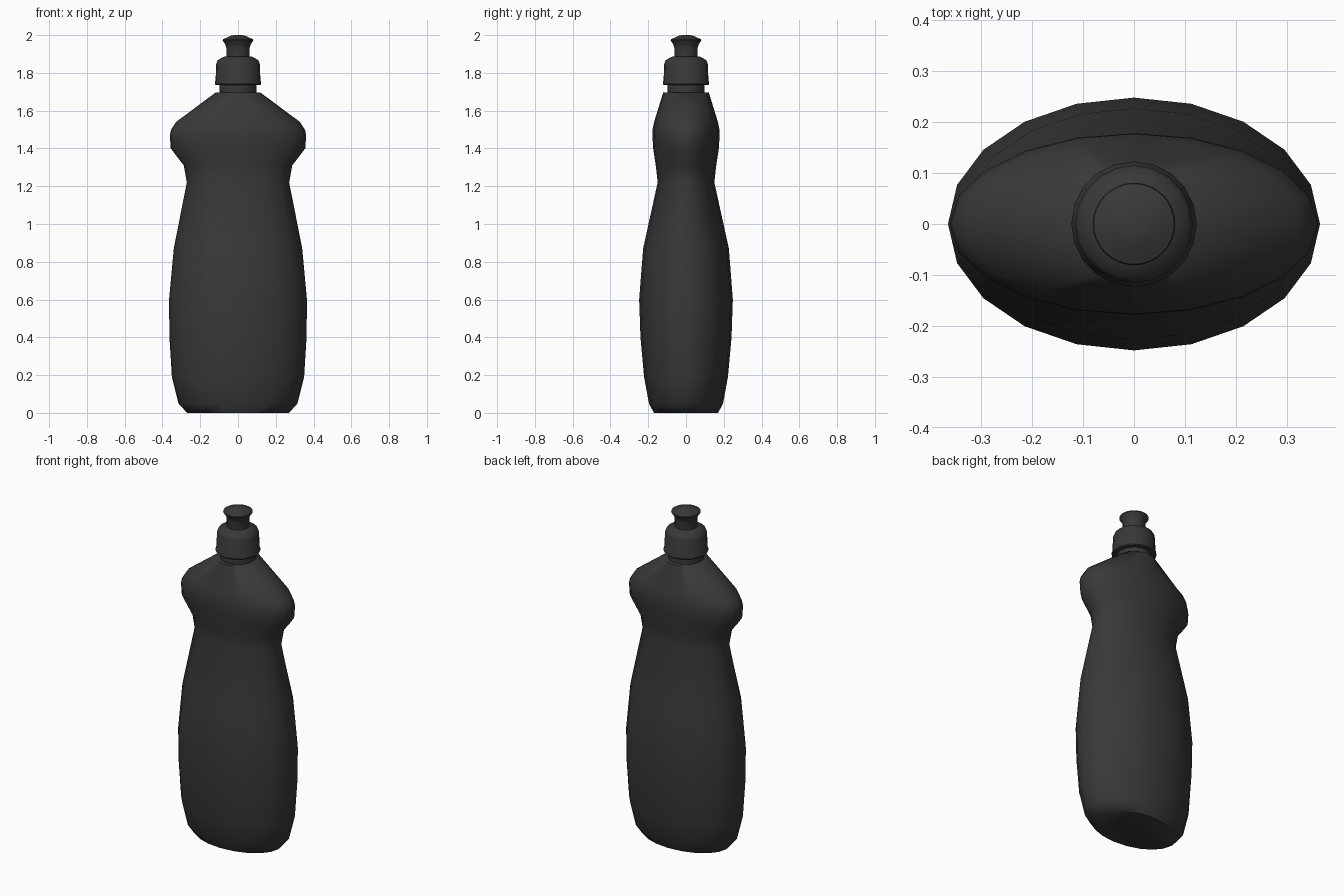
import bpy, bmesh, math

if "Cube" in bpy.data.objects:
    bpy.data.objects.remove(bpy.data.objects["Cube"])

mat = bpy.data.materials.new("dark_plastic")
mat.diffuse_color = (0.04, 0.04, 0.04, 1)
mat.use_nodes = True
mat.node_tree.nodes["Principled BSDF"].inputs["Base Color"].default_value = mat.diffuse_color


def loft(name, rings, sides=20, angle=40):
    """Skin elliptical rings (z, half width x, half depth y) and cap both ends."""
    bm = bmesh.new()
    loops = []
    for z, rx, ry in rings:
        loops.append([bm.verts.new((rx * math.cos(2 * math.pi * i / sides),
                                    ry * math.sin(2 * math.pi * i / sides), z))
                      for i in range(sides)])
    for a, b in zip(loops, loops[1:]):
        for i in range(sides):
            j = (i + 1) % sides
            bm.faces.new((a[i], a[j], b[j], b[i]))
    bm.faces.new(loops[0][::-1])
    bm.faces.new(loops[-1])
    me = bpy.data.meshes.new(name)
    bm.to_mesh(me)
    bm.free()
    me.materials.append(mat)
    ob = bpy.data.objects.new(name, me)
    bpy.context.collection.objects.link(ob)
    bpy.ops.object.select_all(action='DESELECT')
    ob.select_set(True)
    bpy.context.view_layer.objects.active = ob
    bpy.ops.object.shade_smooth_by_angle(angle=math.radians(angle))
    return ob


def turned(name, profile, sides=20):
    return loft(name, [(z, r, r) for r, z in profile], sides)


# Oval body with grip waist and wide shoulders
loft("bottle_body", [
    (0.00, 0.270, 0.170), (0.05, 0.315, 0.196), (0.19, 0.350, 0.222),
    (0.40, 0.363, 0.241), (0.60, 0.365, 0.248), (0.87, 0.340, 0.227),
    (1.22, 0.271, 0.150), (1.31, 0.287, 0.160), (1.40, 0.356, 0.174),
    (1.47, 0.361, 0.178), (1.50, 0.354, 0.177), (1.54, 0.328, 0.169),
    (1.695, 0.120, 0.121)], angle=60)

# Neck between shoulders and cap
turned("neck", [(0.097, 1.68), (0.097, 1.76)])

# Screw cap with small lower lip and rounded top edge
turned("cap", [(0.118, 1.735), (0.123, 1.74), (0.123, 1.75), (0.119, 1.76),
               (0.115, 1.85), (0.107, 1.868), (0.070, 1.888)])

# Pull-up nozzle: stem, flared rim, domed tip
turned("nozzle", [(0.062, 1.87), (0.062, 1.935), (0.067, 1.95), (0.081, 1.972),
                  (0.079, 1.978), (0.040, 1.996), (0.020, 2.0)], 32)
